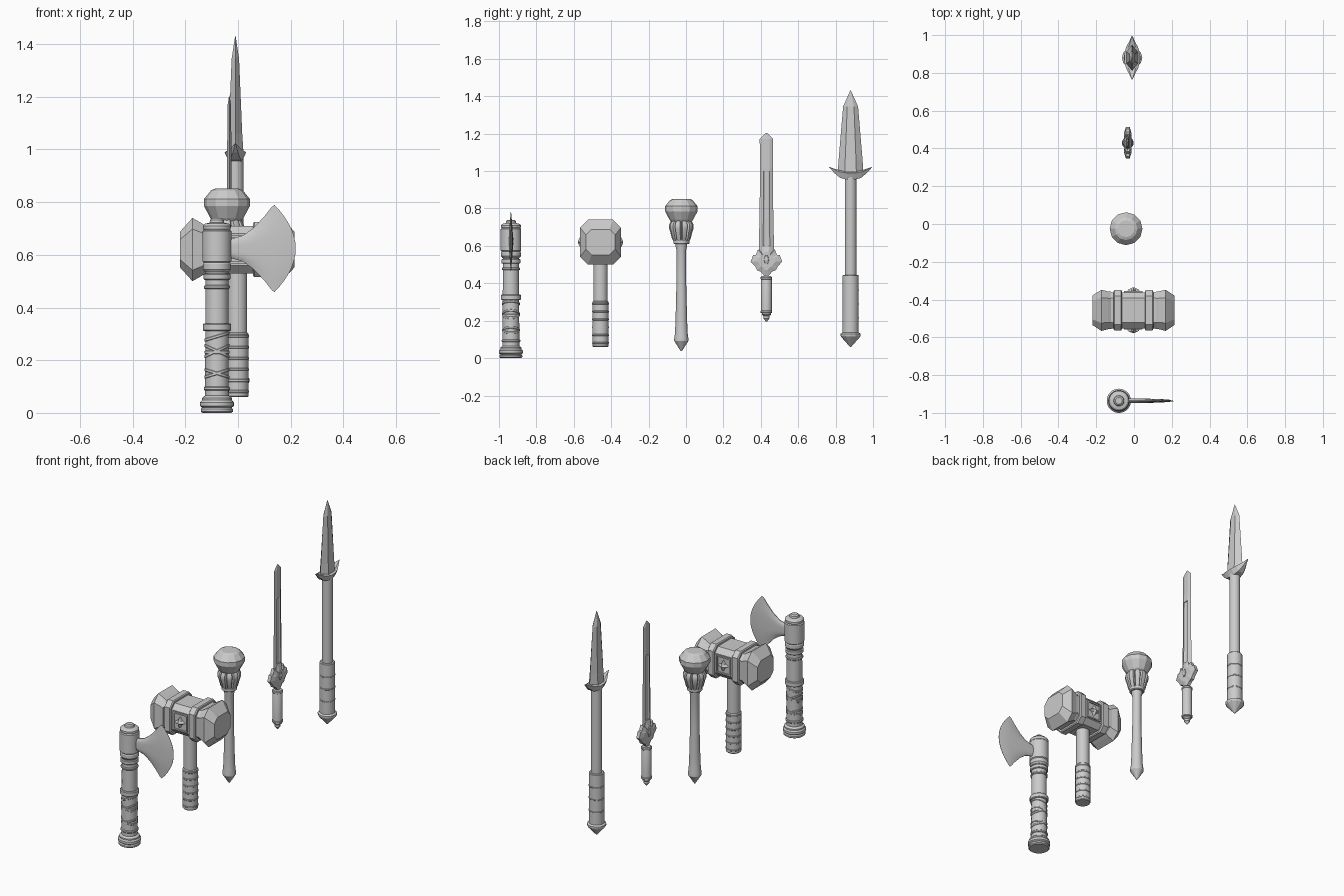
import bpy, math
from math import cos, sin, pi

if "Cube" in bpy.data.objects:
    bpy.data.objects.remove(bpy.data.objects["Cube"])


def loft(name, rings, smooth=True):
    """Skin a list of closed rings (equal point counts) and cap both ends."""
    n = len(rings[0])
    verts = [p for ring in rings for p in ring]
    faces = [(k * n + i, k * n + (i + 1) % n, (k + 1) * n + (i + 1) % n, (k + 1) * n + i)
             for k in range(len(rings) - 1) for i in range(n)]
    faces += [tuple(range(n))[::-1], tuple(range(len(verts) - n, len(verts)))]
    me = bpy.data.meshes.new(name)
    me.from_pydata(verts, [], faces)
    ob = bpy.data.objects.new(name, me)
    bpy.context.collection.objects.link(ob)
    bpy.ops.object.select_all(action='DESELECT')
    ob.select_set(True)
    bpy.context.view_layer.objects.active = ob
    bpy.ops.object.mode_set(mode='EDIT')
    bpy.ops.mesh.select_all(action='SELECT')
    bpy.ops.mesh.normals_make_consistent(inside=False)
    bpy.ops.object.mode_set(mode='OBJECT')
    if smooth:
        bpy.ops.object.shade_smooth_by_angle(angle=math.radians(30))
    return ob


def lathe(name, x, y, prof, sides=32, groove=0, tilt=0, smooth=True):
    """Turn a (radius, z) profile; groove cuts every sixth vertex, tilt shears the ring."""
    rings = []
    for r, z in prof:
        ring = []
        for i in range(sides):
            a = 2 * pi * i / sides
            q = r - (groove if groove and i % 6 == 0 else 0)
            ring.append((x + q * cos(a), y + q * sin(a), z + tilt * q * cos(a)))
        rings.append(ring)
    return loft(name, rings, smooth)


def band(name, x, y, r, z0, z1, b=0.004, **kw):
    """A bevelled ring around a shaft."""
    return lathe(name, x, y, [(r - b, z0), (r, z0 + b), (r, z1 - b), (r - b, z1)], **kw)


# ---------- Axe ----------
AX, AY = -0.08, -0.936
lathe("axe_pommel", AX, AY, [(.055, 0), (.061, .005), (.061, .014), (.056, .02), (.064, .026),
                             (.064, .04), (.057, .048), (.057, .056), (.05, .062), (.044, .066)])
lathe("axe_shaft", AX, AY, [(.045, .06), (.044, .3), (.043, .56)])
for k, (r, z0, z1) in enumerate([(.05, .085, .1), (.053, .31, .34), (.049, .47, .485),
                                 (.051, .505, .53)]):
    band(f"axe_shaft_ring_{k}", AX, AY, r, z0, z1)
for k, (z, t) in enumerate([(.15, .3), (.15, -.3), (.23, .0), (.235, .45), (.235, -.45), (.29, .3)]):
    band(f"axe_wrap_{k}", AX, AY, .0475, z - .006, z + .006, .002, tilt=t)
lathe("axe_socket", AX, AY, [(.046, .535), (.053, .545), (.053, .565), (.05, .57), (.055, .575),
                             (.055, .69), (.05, .695), (.053, .7), (.053, .71), (.045, .718),
                             (.028, .722), (.026, .733), (.018, .739)])
rings = []
for x, h, bulge, t in [(-.05, .036, 0, .013), (-.025, .037, 0, .013), (.02, .05, .008, .012),
                       (.06, .079, .022, .011), (.1, .122, .045, .009), (.125, .154, .06, .006),
                       (.138, .166, .081, .001)]:
    vs = [-1 + i / 7 for i in range(15)]
    side = [(x + bulge * (1 - v * v), (t * (1 - .8 * v ** 4)), .624 + h * v) for v in vs]
    rings.append([(a, AY + b, c) for a, b, c in side] + [(a, AY - b, c) for a, b, c in side[::-1]])
loft("axe_blade", rings)

# ---------- War hammer ----------
HX, HY, HZ = -.003, -.457, .62


def block(name, stations):
    """Chamfered box along x from (x, half depth, half height, chamfer) stations."""
    rings = []
    for x, hy, hz, c in stations:
        pts = [(hy, hz - c), (hy - c, hz), (c - hy, hz), (-hy, hz - c),
               (-hy, c - hz), (c - hy, -hz), (hy - c, -hz), (hy, c - hz)]
        rings.append([(HX + x, HY + a, HZ + b) for a, b in pts])
    return loft(name, rings, False)


lathe("hammer_shaft", HX, HY, [(.038, .08), (.038, .53)])
lathe("hammer_grip", HX, HY, [(.04, .06), (.043, .064), (.043, .3), (.038, .305)])
for k in range(6):
    z = .075 + k * .042
    band(f"hammer_grip_ring_{k}", HX, HY, .045, z, z + .012, .003)
block("hammer_core", [(-.14, .095, .09, .03), (.14, .095, .09, .03)])
for s in (-1, 1):
    block("hammer_face", [(s * .117, .098, .088, .035), (s * .135, .1, .1, .036),
                          (s * .17, .109, .12, .042), (s * .217, .078, .068, .03)])
    block("hammer_head_band", [(s * .06, .1, .1, .03), (s * .065, .107, .105, .032),
                               (s * .1, .107, .105, .032), (s * .105, .1, .1, .03)])
    # Square frame, round boss and four-point star on each broad side
    yb = HY + s * .095
    for sx in (-1, 1):
        for horizontal in (True, False):
            bpy.ops.mesh.primitive_cube_add(
                size=1, location=(HX + (0 if horizontal else sx * .045), yb,
                                  HZ + (sx * .05 if horizontal else 0)))
            o = bpy.context.object
            o.name = "hammer_ornament_frame"
            o.scale = (.098, .014, .008) if horizontal else (.008, .014, .1)
    star = []
    for d, f in [(0, 1), (.014, .85), (.026, .12)]:
        star.append([(HX + f * r * cos(i * pi / 4), yb + s * d, HZ + f * r * sin(i * pi / 4))
                     for i in range(8) for r in [.034 if i % 2 == 0 else .016]])
    loft("hammer_star", star, False)

# ---------- Mace ----------
MX, MY = -.042, -.025
lathe("mace_shaft", MX, MY, [(.004, .038), (.038, .092), (.038, .105), (.034, .13), (.031, .2),
                             (.026, .4), (.026, .58), (.031, .6), (.031, .625)])
band("mace_collar", MX, MY, .043, .61, .635)
lathe("mace_fluted_neck", MX, MY, [(.04, .622), (.05, .638), (.058, .67), (.066, .695), (.066, .712),
                                   (.058, .728), (.05, .74)], sides=60, groove=.012)
lathe("mace_head", MX, MY, [(.054, .728), (.063, .74), (.087, .785), (.087, .812), (.06, .845),
                            (.045, .851)], sides=12, smooth=False)

# ---------- Sword ----------
SX, SY = -.033, .43


def blade(name, x, y, stations, fuller=1.0):
    """Blade along z from (z, half width, half thickness); fuller < 1 sinks the middle."""
    rings = []
    for z, w, t in stations:
        half = [(w, 0), (.45 * w, t), (.25 * w, t * fuller), (-.25 * w, t * fuller), (-.45 * w, t)]
        pts = half + [(-a, -b) for a, b in half]
        rings.append([(x + b, y + a, z) for a, b in pts])
    return loft(name, rings, False)


lathe("sword_grip", SX, SY, [(.003, .195), (.016, .212), (.016, .225), (.024, .232), (.024, .24),
                             (.029, .245), (.029, .425), (.024, .437), (.012, .44), (.012, .48)])
for z in (.24, .42):
    band("sword_grip_ring", SX, SY, .031, z, z + .015, .003)
blade("sword_blade", SX, SY, [(.48, .036, .01), (.58, .041, .01), (.75, .037, .0095),
                              (1.0, .034, .008)], .45)
blade("sword_blade_end", SX, SY, [(1.0, .034, .008), (1.02, .034, .008), (1.172, .036, .006),
                                  (1.204, .003, .001)])
# Winged guard: flat mirrored outline, thinner at the rim
half = [(.012, .44), (.03, .462), (.05, .47), (.06, .49), (.084, .515), (.072, .55),
        (.056, .552), (.045, .582), (.03, .57), (.018, .6)]
outline = half + [(-a, b) for a, b in half[::-1]]
loft("sword_guard", [[(SX + d, SY + a * f, .52 + (b - .52) * f) for a, b in outline]
                     for d, f in [(-.02, .6), (-.01, 1), (.01, 1), (.02, .6)]], False)
for s in (-1, 1):
    loft("sword_guard_gem", [[(SX + s * d, SY + .016 * f * cos(i * pi / 3), .525 + .03 * f * sin(i * pi / 3))
                              for i in range(6)] for d, f in [(.015, 1), (.024, .8), (.029, .2)]], False)

# ---------- Spear ----------
PX, PY = -.01, .88
lathe("spear_shaft", PX, PY, [(.031, .12), (.031, .97)])
lathe("spear_grip", PX, PY, [(.04, .13), (.043, .134), (.043, .441), (.039, .445)])
for z in (.21, .285, .36):
    band("spear_grip_ring", PX, PY, .0445, z, z + .008, .002)
lathe("spear_butt", PX, PY, [(.003, .06), (.052, .115), (.054, .122), (.054, .13), (.042, .138)],
      sides=12, smooth=False)
blade("spear_blade", PX, PY, [(.965, .05, .028), (1.0, .068, .03), (1.06, .064, .026),
                              (1.345, .04, .014), (1.43, .002, .001)])
# Guard with upswept wing tips, lofted along y
rings = []
for y, z, h, w in [(-.116, 1.022, .001, .002), (-.085, 1.0, .012, .016), (-.055, .983, .02, .032),
                   (-.02, .976, .022, .041), (.02, .976, .022, .041), (.055, .983, .02, .032),
                   (.085, 1.0, .012, .016), (.116, 1.022, .001, .002)]:
    pts = [(w, .6 * h), (.6 * w, h), (-.6 * w, h), (-w, .6 * h), (-.6 * w, -h), (.6 * w, -h)]
    rings.append([(PX + a, PY + y, z + b) for a, b in pts])
loft("spear_guard", rings, False)
